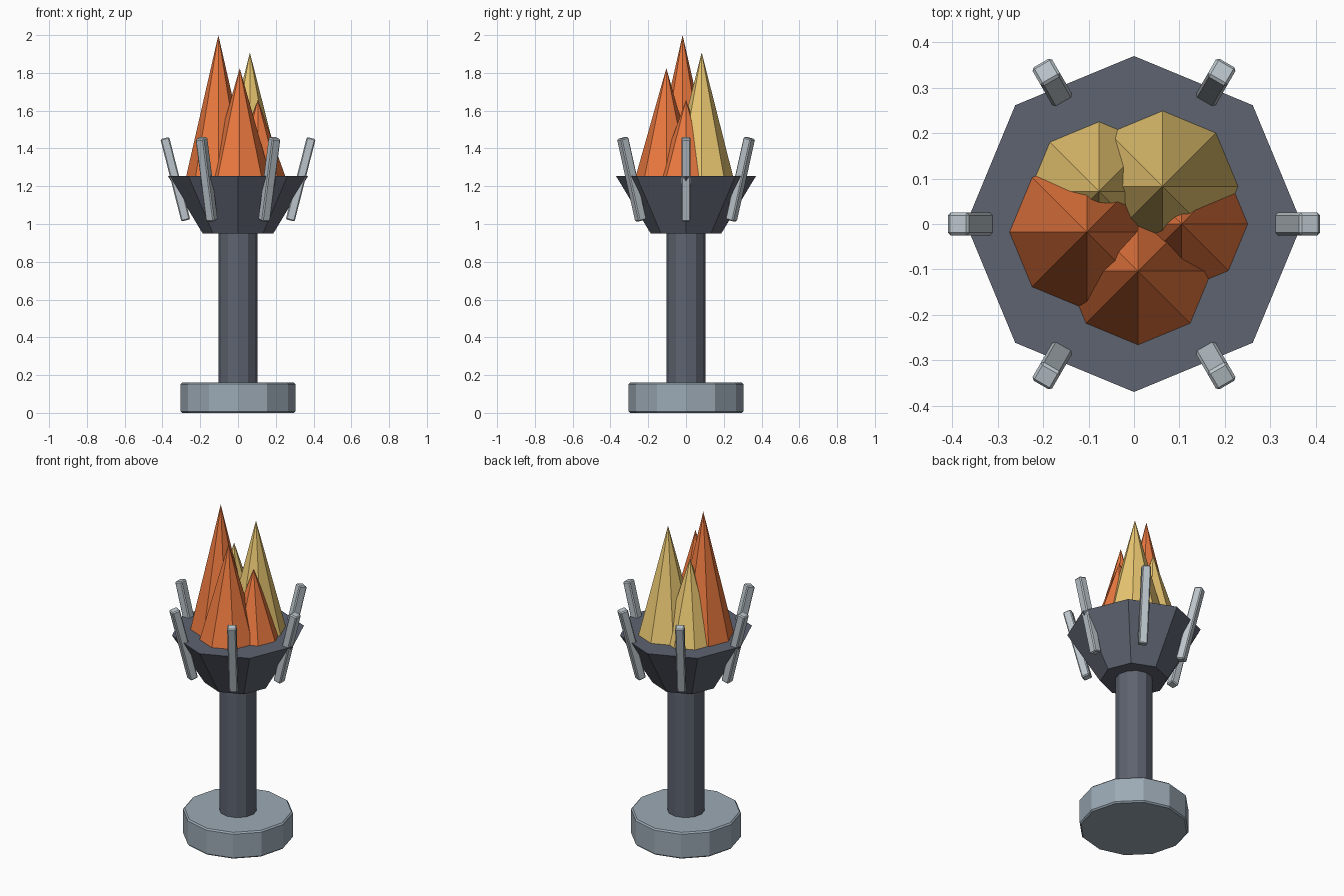
import bpy
from math import cos, sin, pi

if "Cube" in bpy.data.objects:
    bpy.data.objects.remove(bpy.data.objects["Cube"])


def material(name, rgb):
    m = bpy.data.materials.new(name)
    m.diffuse_color = (*rgb, 1)
    m.use_nodes = True
    m.node_tree.nodes["Principled BSDF"].inputs["Base Color"].default_value = m.diffuse_color
    return m


steel = material("pale_steel", (0.33, 0.40, 0.46))
iron = material("dark_iron", (0.11, 0.125, 0.16))
silver = material("silver", (0.50, 0.56, 0.60))
orange = material("flame_orange", (0.83, 0.19, 0.05))
yellow = material("flame_yellow", (0.83, 0.58, 0.17))


def bevel(obj, width):
    mod = obj.modifiers.new("bevel", 'BEVEL')
    mod.width = width
    mod.segments = 1


def frustum(name, sides, r1, r2, z1, z2, mat, x=0, y=0):
    bpy.ops.mesh.primitive_cone_add(vertices=sides, radius1=r1, radius2=r2,
                                    depth=z2 - z1, location=(x, y, (z1 + z2) / 2))
    obj = bpy.context.object
    obj.name = name
    obj.data.materials.append(mat)
    return obj


# Base disc, shaft and bowl
bevel(frustum("base", 12, 0.305, 0.305, 0, 0.16, steel), 0.008)
frustum("shaft", 12, 0.104, 0.104, 0.15, 0.97, iron)
frustum("bowl", 8, 0.187, 0.37, 0.95, 1.253, iron)

# Six prongs leaning outward around the bowl
for i in range(6):
    a = i * pi / 3
    bpy.ops.mesh.primitive_cube_add(size=1, location=(0.332 * cos(a), 0.332 * sin(a), 1.237),
                                    rotation=(0, 0.25, a))
    prong = bpy.context.object
    prong.name = f"prong_{i + 1}"
    prong.scale = (0.048, 0.05, 0.45)
    bpy.ops.object.transform_apply(location=False, rotation=False, scale=True)
    prong.data.materials.append(silver)
    bevel(prong, 0.006)

# Flame tongues: x, y, tip height, length, colour
flames = [(-0.104, -0.018, 2.0, 0.79, orange),
          (0.063, 0.083, 1.908, 0.71, yellow),
          (0.009, -0.104, 1.825, 0.635, orange),
          (0.105, 0.0, 1.657, 0.50, orange),
          (-0.077, 0.072, 1.742, 0.575, yellow)]
for i, (x, y, tip, length, mat) in enumerate(flames):
    frustum(f"flame_{i + 1}", 8, 0.18, 0, tip - length, tip, mat, x, y)
